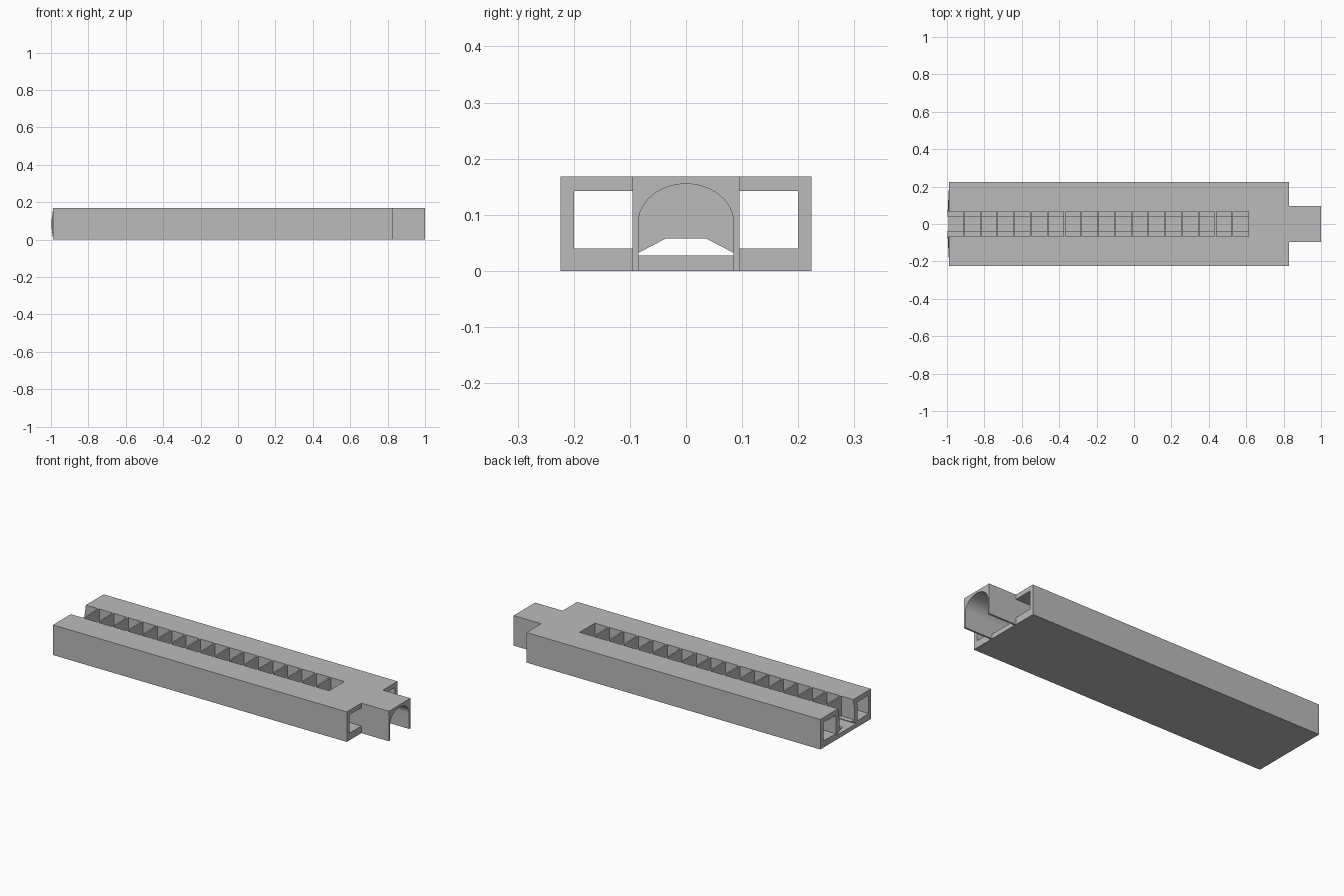
import bpy, bmesh, math

cube = bpy.data.objects.get("Cube")
if cube:
    bpy.data.objects.remove(cube)

gray = bpy.data.materials.new("light_gray")
gray.use_nodes = True
gray.diffuse_color = (0.5, 0.5, 0.5, 1)
gray.node_tree.nodes["Principled BSDF"].inputs["Base Color"].default_value = gray.diffuse_color


def finish(name, bm):
    bmesh.ops.recalc_face_normals(bm, faces=bm.faces[:])
    mesh = bpy.data.meshes.new(name)
    bm.to_mesh(mesh)
    bm.free()
    mesh.materials.append(gray)
    obj = bpy.data.objects.new(name, mesh)
    bpy.context.collection.objects.link(obj)
    return obj


def prism(bm, profile, x0, x1):
    """Extrude a (y, z) profile from x0 to x1."""
    face = bm.faces.new([bm.verts.new((x0, y, z)) for y, z in profile])
    geo = bmesh.ops.extrude_face_region(bm, geom=[face])["geom"]
    verts = [g for g in geo if isinstance(g, bmesh.types.BMVert)]
    bmesh.ops.translate(bm, verts=verts, vec=(x1 - x0, 0, 0))


def rect(y0, y1, z0, z1):
    return [(y0, z0), (y1, z0), (y1, z1), (y0, z1)]


def cut(target, bm):
    cutter = finish("cutter", bm)
    cutter.hide_render = True
    mod = target.modifiers.new("cut", "BOOLEAN")
    mod.operation = "DIFFERENCE"
    mod.solver = "EXACT"
    mod.object = cutter
    bpy.ops.object.select_all(action="DESELECT")
    bpy.context.view_layer.objects.active = target
    target.select_set(True)
    bpy.ops.object.modifier_apply(modifier=mod.name)
    bpy.data.objects.remove(cutter)


HALF, TOP = 0.224, 0.168
END, FRONT = -0.988, 0.83
FLOOR, INNER, OUTER = 0.027, 0.085, 0.095

# Arch curve from +y to -y
arch = [(INNER * math.cos(a), 0.085 + 0.07 * math.sin(a))
        for a in (math.pi * i / 24 for i in range(25))]

# Main block with a very slightly pointed rear end
bm = bmesh.new()
for x in (END, FRONT):
    for y, z in rect(-HALF, HALF, 0, TOP):
        bm.verts.new((x, y, z))
bm.verts.new((-1, 0, TOP / 2))
bmesh.ops.convex_hull(bm, input=bm.verts[:])
body = finish("body", bm)

# Side channels running the full length
bm = bmesh.new()
for s in (-1, 1):
    prism(bm, rect(*sorted((s * OUTER, s * 0.2)), 0.04, 0.142), -1.1, 1.1)
cut(body, bm)

# Low central tunnel
bm = bmesh.new()
prism(bm, [(-INNER, FLOOR), (INNER, FLOOR), (INNER, 0.032),
           (0.035, 0.058), (-0.035, 0.058), (-INNER, 0.032)], -1.1, 1.1)
cut(body, bm)

# Arched socket at the front
bm = bmesh.new()
prism(bm, [(-INNER, FLOOR), (INNER, FLOOR)] + arch, 0.64, 1.1)
cut(body, bm)

# Row of top pockets, the first open at the rear
bm = bmesh.new()
for i in range(18):
    x = -0.995 + 0.0897 * i
    prism(bm, rect(-0.067, 0.067, 0.057, 0.2), x if i else -1.1, x + 0.081)
cut(body, bm)

# Open-bottomed arched tongue
bm = bmesh.new()
prism(bm, [(INNER, 0)] + arch + [(-INNER, 0), (-OUTER, 0), (-OUTER, TOP),
                                 (OUTER, TOP), (OUTER, 0)], FRONT, 1)
tongue = finish("tongue", bm)

for obj in (body, tongue):
    bpy.ops.object.select_all(action="DESELECT")
    bpy.context.view_layer.objects.active = obj
    obj.select_set(True)
    bpy.ops.object.shade_smooth_by_angle(angle=math.radians(20))
